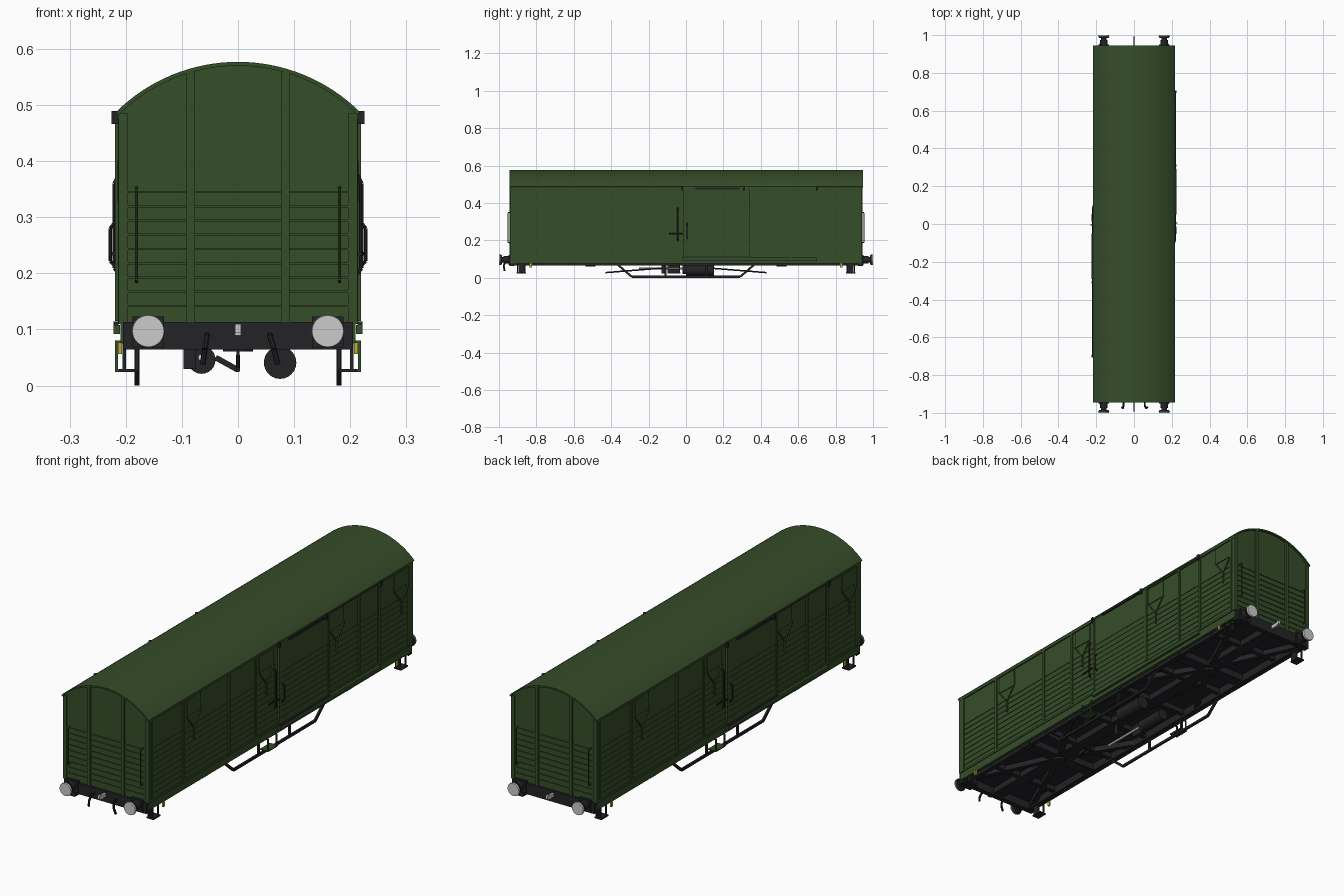
import bpy, bmesh, math
from mathutils import Vector, Matrix


def material(name, rgb):
    m = bpy.data.materials.new(name)
    m.diffuse_color = (*rgb, 1)
    return m


GREEN = material("green_paint", (0.036, 0.074, 0.022))
BLACK = material("dark_steel", (0.017, 0.017, 0.02))
YELLOW = material("yellow_paint", (0.5, 0.42, 0.04))


def box(bm, x0, x1, y0, y1, z0, z1):
    size = Matrix.Diagonal((abs(x1 - x0), abs(y1 - y0), abs(z1 - z0), 1))
    mid = Matrix.Translation(((x0 + x1) / 2, (y0 + y1) / 2, (z0 + z1) / 2))
    bmesh.ops.create_cube(bm, size=1, matrix=mid @ size)


def beam(bm, p, q, w, h):
    p, q = Vector(p), Vector(q)
    d = q - p
    rot = d.to_track_quat('Y', 'Z').to_matrix().to_4x4()
    bmesh.ops.create_cube(bm, size=1, matrix=Matrix.Translation((p + q) / 2) @ rot
                          @ Matrix.Diagonal((w, d.length, h, 1)))


def rod(bm, p, q, r, r2=None, n=24):
    p, q = Vector(p), Vector(q)
    d = q - p
    rot = d.to_track_quat('Z', 'Y').to_matrix().to_4x4()
    bmesh.ops.create_cone(bm, cap_ends=True, segments=n, radius1=r, radius2=r2 or r,
                          depth=d.length, matrix=Matrix.Translation((p + q) / 2) @ rot)


def pipe(bm, pts, r, n=8):
    for a, b in zip(pts, pts[1:]):
        rod(bm, a, b, r, n=n)


def prism(bm, pts, y0, y1):
    f = bm.faces.new([bm.verts.new((x, y0, z)) for x, z in pts])
    new = bmesh.ops.extrude_face_region(bm, geom=[f])["geom"]
    bmesh.ops.translate(bm, vec=(0, y1 - y0, 0),
                        verts=[v for v in new if isinstance(v, bmesh.types.BMVert)])
    bmesh.ops.recalc_face_normals(bm, faces=bm.faces)


def part(name, mat, build, both=False):
    """Make an object; with both, repeat it turned half round the vertical axis."""
    bm = bmesh.new()
    build(bm)
    me = bpy.data.meshes.new(name)
    if both:
        other = bmesh.ops.duplicate(bm, geom=bm.verts[:] + bm.edges[:] + bm.faces[:])
        bmesh.ops.rotate(bm, cent=(0, 0, 0), matrix=Matrix.Rotation(math.pi, 3, 'Z'),
                         verts=[v for v in other["geom"] if isinstance(v, bmesh.types.BMVert)])
    bm.to_mesh(me)
    bm.free()
    if mat:
        me.materials.append(mat)
    bpy.context.collection.objects.link(bpy.data.objects.new(name, me))


def arc(half, top, n=32):
    r = 0.309 - (0.577 - top)
    a = math.asin(half / r)
    return [(r * math.sin(a - 2 * a * i / n), 0.268 + r * math.cos(a - 2 * a * i / n))
            for i in range(n + 1)]


RIBS = [0.142 + 0.0254 * i for i in range(9)]

# Body shell and curved roof
part("body", GREEN, lambda b: prism(b, [(-0.208, 0.11), (0.208, 0.11)] + arc(0.208, 0.572), -0.935, 0.935))
part("roof", GREEN, lambda b: prism(b, arc(0.217, 0.577) + arc(0.213, 0.57)[::-1], -0.945, 0.945))


# Side walls: posts, planks, top and bottom rails
def side_frame(b):
    for y in (-0.915, -0.69, -0.365, -0.175, 0.56, 0.7, 0.915):
        box(b, 0.205, 0.214, y - 0.006, y + 0.006, 0.11, 0.485)
    box(b, 0.2, 0.214, -0.937, 0.937, 0.475, 0.49)
    box(b, 0.2, 0.213, -0.937, 0.937, 0.11, 0.12)
    box(b, 0.195, 0.209, -0.937, 0.937, 0.076, 0.112)
    for y in (-0.93, 0.93):
        box(b, 0.2, 0.213, y - 0.008, y + 0.008, 0.11, 0.485)
part("side_frame", GREEN, side_frame, True)


def side_planks(b):
    for z in RIBS:
        box(b, 0.206, 0.211, -0.92, 0.92, z - 0.002, z + 0.002)
part("side_planks", GREEN, side_planks, True)


# Vents with Y-shaped stays
def vents(b):
    for y in (-0.615, -0.1, 0.4, 0.86):
        box(b, 0.206, 0.212, y - 0.05, y + 0.05, 0.395, 0.472)
part("vents", GREEN, vents, True)


def stays(b):
    for y in (-0.615, -0.1, 0.4, 0.86):
        for s in (-1, 1):
            beam(b, (0.212, y + s * 0.054, 0.4), (0.212, y, 0.33), 0.005, 0.005)
        box(b, 0.208, 0.214, y - 0.0025, y + 0.0025, 0.28, 0.332)
part("vent_stays", GREEN, stays, True)


# Sliding door with planks
def door(b):
    box(b, 0.206, 0.216, -0.015, 0.34, 0.115, 0.48)
    for y in (-0.012, 0.337):
        box(b, 0.214, 0.219, y - 0.005, y + 0.005, 0.115, 0.48)
    for z in RIBS:
        box(b, 0.215, 0.218, -0.012, 0.337, z - 0.002, z + 0.002)
part("sliding_door", GREEN, door, True)


def rails(b):
    box(b, 0.21, 0.222, -0.02, 0.7, 0.092, 0.108)
    box(b, 0.21, 0.219, -0.02, 0.7, 0.481, 0.488)
part("door_rails", GREEN, rails, True)


def runners(b):
    box(b, 0.213, 0.224, 0.05, 0.29, 0.472, 0.482)
    box(b, 0.213, 0.222, -0.02, 0.34, 0.108, 0.114)
    for y in (-0.02, 0.31, 0.7):
        box(b, 0.212, 0.225, y - 0.006, y + 0.006, 0.466, 0.489)
part("door_runners", BLACK, runners, True)


def latch(b):
    pipe(b, [(0.212, -0.043, 0.2), (0.22, -0.043, 0.21), (0.22, -0.043, 0.36), (0.212, -0.043, 0.375)], 0.004)
    pipe(b, [(0.217, -0.09, 0.235), (0.222, -0.02, 0.235)], 0.004)
    pipe(b, [(0.216, 0.006, 0.21), (0.228, 0.006, 0.222), (0.228, 0.006, 0.28), (0.216, 0.006, 0.295)], 0.003)
part("door_latch", BLACK, latch, True)


# End walls: posts, planks, grab rails
def end_frame(b):
    for s in (-1, 1):
        box(b, s * 0.077, s * 0.092, -0.943, -0.93, 0.113, 0.559)
        box(b, s * 0.196, s * 0.212, -0.94, -0.925, 0.113, 0.485)
part("end_frame", GREEN, end_frame, True)


def end_planks(b):
    for z in RIBS:
        box(b, -0.196, 0.196, -0.939, -0.933, z - 0.002, z + 0.002)
part("end_planks", GREEN, end_planks, True)


def grabs(b):
    for x in (-0.181, 0.181):
        pipe(b, [(x, -0.935, 0.185), (x, -0.952, 0.19), (x, -0.952, 0.348), (x, -0.935, 0.353)], 0.0028)
part("grab_rails", GREEN, grabs, True)


# Headstock, buffers and draw hook
def headstock(b):
    box(b, -0.205, 0.205, -0.945, -0.92, 0.064, 0.113)
    for x in (-0.16, 0.16):
        box(b, x - 0.028, x + 0.028, -0.95, -0.94, 0.068, 0.123)
        rod(b, (x, -0.945, 0.097), (x, -0.975, 0.097), 0.021)
        rod(b, (x, -0.97, 0.097), (x, -0.985, 0.097), 0.014)
        rod(b, (x, -0.984, 0.097), (x, -0.994, 0.097), 0.024, 0.029)
part("headstock", BLACK, headstock, True)


def buffer_faces(b):
    for x in (-0.16, 0.16):
        rod(b, (x, -0.993, 0.097), (x, -1.0, 0.097), 0.0295, 0.028, 32)
part("buffer_faces", None, buffer_faces, True)


def hook(b):
    box(b, -0.005, 0.005, -0.982, -0.94, 0.089, 0.105)
    box(b, -0.005, 0.005, -0.992, -0.978, 0.094, 0.11)
part("draw_hook", None, hook, True)


def hoses(b):
    for x, d in ((-0.055, -0.008), (0.057, 0.014)):
        pipe(b, [(x, -0.94, 0.09), (x, -0.963, 0.088), (x + d * .5, -0.975, 0.065), (x + d, -0.97, 0.038)], 0.005)
part("brake_hoses", BLACK, hoses)


# Underframe: floor, sills, cross members, diagonals, pivots
def underframe(b):
    box(b, -0.2, 0.2, -0.93, 0.93, 0.1, 0.112)
    box(b, -0.028, 0.028, -0.925, 0.925, 0.072, 0.102)
    for s in (-1, 1):
        box(b, s * 0.17, s * 0.19, -0.93, 0.93, 0.066, 0.102)
    for y in (-0.75, -0.37, -0.13, 0.13, 0.37, 0.75):
        box(b, -0.195, 0.195, y - 0.01, y + 0.01, 0.076, 0.102)
    for y in (-0.51, 0.51):
        box(b, -0.195, 0.195, y - 0.028, y + 0.028, 0.07, 0.102)
        rod(b, (0, y, 0.075), (0, y, 0.061), 0.027)
        for s in (-1, 1):
            box(b, s * 0.165, s * 0.195, y - 0.025, y + 0.025, 0.064, 0.08)
            for t in (-1, 1):
                y2 = y + t * (0.4 if t * y > 0 else 0.3)
                beam(b, (0, y, 0.086), (s * 0.18, y2, 0.086), 0.022, 0.024)
part("underframe", BLACK, underframe)


# Truss bars below the sides
def truss(b):
    pts = [(0.18, -0.37, 0.075), (0.18, -0.29, 0.006), (0.18, 0.29, 0.006), (0.18, 0.37, 0.075)]
    for p, q in zip(pts, pts[1:]):
        beam(b, p, q, 0.009, 0.011)
    for y in (-0.11, 0.11):
        box(b, 0.176, 0.184, y - 0.005, y + 0.005, 0.004, 0.08)
part("truss", BLACK, truss, True)


# Steps below the corners and door, with yellow lashing rings
def corner_steps(b):
    for y in (-0.88, 0.88):
        for t in (-0.02, 0.02):
            box(b, 0.2, 0.206, y + t - 0.003, y + t + 0.003, 0.028, 0.08)
        box(b, 0.178, 0.213, y - 0.025, y + 0.025, 0.024, 0.03)
        box(b, 0.176, 0.184, y - 0.016, y + 0.016, 0.026, 0.072)
part("corner_steps", BLACK, corner_steps, True)


def door_step(b):
    for y in (-0.095, -0.035):
        box(b, 0.214, 0.219, y - 0.003, y + 0.003, 0.024, 0.08)
        box(b, 0.2, 0.219, y - 0.003, y + 0.003, 0.075, 0.08)
    box(b, 0.18, 0.219, -0.1, -0.03, 0.024, 0.029)
part("door_step", GREEN, door_step, True)


def rings(b):
    for y in (-0.83, 0.83):
        box(b, 0.207, 0.214, y - 0.006, y + 0.006, 0.056, 0.077)
part("lashing_rings", YELLOW, rings, True)


# Brake cylinder, reservoir and rigging
def brakes(b):
    rod(b, (0.075, 0, 0.041), (0.075, 0.15, 0.041), 0.029)
    rod(b, (-0.065, -0.02, 0.046), (-0.065, 0.12, 0.046), 0.025)
    box(b, -0.097, -0.075, -0.1, -0.035, 0.03, 0.085)
    for s in (-1, 1):
        pipe(b, [(0, s * 0.43, 0.028), (0, s * 0.13, 0.052)], 0.004)
    beam(b, (-0.04, -0.12, 0.05), (0, -0.12, 0.028), 0.01, 0.01)
    box(b, -0.003, 0.003, -0.13, -0.11, 0.024, 0.08)
part("brake_gear", BLACK, brakes)
part("brake_rod", None, lambda b: rod(b, (-0.065, -0.25, 0.05), (-0.065, -0.02, 0.05), 0.006, n=12))

# Smooth the curved faces, keep edges sharp
bpy.ops.object.select_all(action='SELECT')
bpy.context.view_layer.objects.active = bpy.data.objects["roof"]
bpy.ops.object.shade_smooth_by_angle(angle=math.radians(30))
